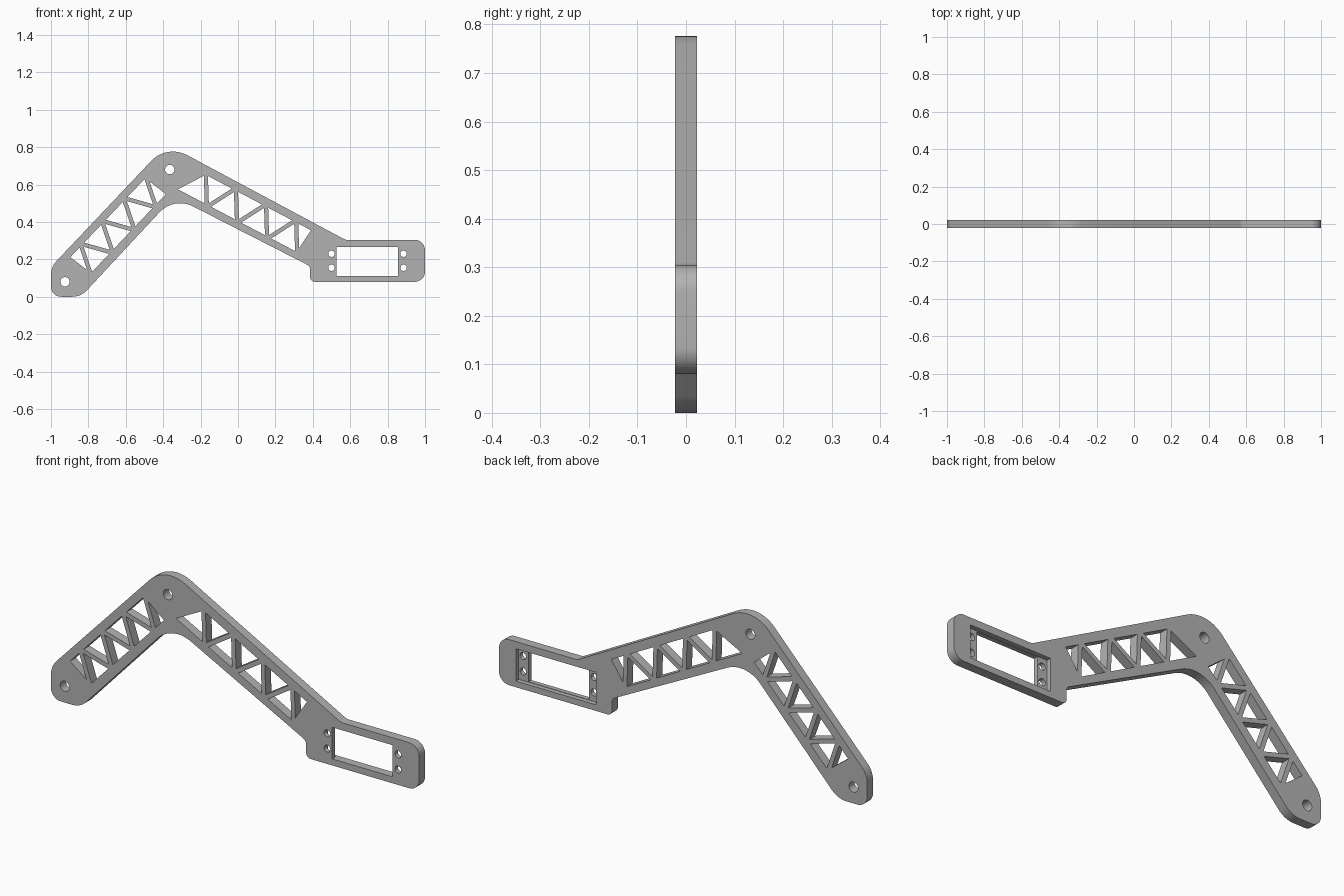
import bpy, bmesh, math
from mathutils import Vector, Matrix

if "Cube" in bpy.data.objects:
    bpy.data.objects.remove(bpy.data.objects["Cube"])

HALF = 0.0225  # half the plate thickness

grey = bpy.data.materials.new("plain grey")
grey.use_nodes = True
grey.diffuse_color = (0.45, 0.45, 0.45, 1)
grey.node_tree.nodes["Principled BSDF"].inputs["Base Color"].default_value = (0.45, 0.45, 0.45, 1)


def rounded(corners, steps=10):
    """Polygon of (x, z, radius) corners with each corner filleted."""
    pts = []
    for i, (x, z, r) in enumerate(corners):
        p = Vector((x, z))
        a = (Vector(corners[i - 1][:2]) - p).normalized()
        b = (Vector(corners[(i + 1) % len(corners)][:2]) - p).normalized()
        half = a.angle(b) / 2
        centre = p + (a + b).normalized() * (r / math.sin(half))
        start = p + a * (r / math.tan(half)) - centre
        end = p + b * (r / math.tan(half)) - centre
        sweep = start.angle_signed(end)
        for k in range(steps + 1):
            pts.append(centre + Matrix.Rotation(-sweep * k / steps, 2) @ start)
    return pts


def circle(x, z, r, n=32):
    return [Vector((x + r * math.cos(math.tau * k / n), z + r * math.sin(math.tau * k / n)))
            for k in range(n)]


def inset(tri, d):
    """Shrink a triangle towards its incentre by distance d."""
    a, b, c = tri
    la, lb, lc = (b - c).length, (c - a).length, (a - b).length
    centre = (a * la + b * lb + c * lc) / (la + lb + lc)
    area = abs((b - a).cross(c - a)) / 2
    inradius = 2 * area / (la + lb + lc)
    return [centre + (p - centre) * (1 - d / inradius) for p in tri]


def truss(x, z, degrees, stations, side):
    """Triangular openings between the zigzag struts of one arm."""
    turn = Matrix.Rotation(math.radians(degrees), 2)
    nodes = []
    for u in stations:
        nodes.append(Vector((x, z)) + turn @ Vector((u, side * 0.08)))
        side = -side
    return [inset(nodes[i:i + 3], 0.011) for i in range(len(nodes) - 2)]


# Outer outline, clockwise from the lower foot corner
outline = rounded([
    (-1.0, 0.0, 0.053), (-1.0, 0.16, 0.107), (-0.38, 0.815, 0.16),
    (0.575, 0.304, 0.05), (1.0, 0.304, 0.055), (1.0, 0.08, 0.055),
    (0.386, 0.08, 0.025), (0.386, 0.163, 0.03), (-0.342, 0.535, 0.15),
    (-0.84, 0.0, 0.107)])

# Openings: pivots, screw holes, window and both lattices
loops = [outline, circle(-0.925, 0.08, 0.025), circle(-0.365, 0.68, 0.025)]
loops += [circle(x, z, 0.017) for x in (0.5, 0.885) for z in (0.155, 0.23)]
loops.append([Vector(p) for p in ((0.527, 0.112), (0.856, 0.112), (0.856, 0.267), (0.527, 0.267))])
loops += truss(-0.848, 0.162, 46.5, [-0.01] + [0.008 + 0.084 * k for k in range(8)] + [0.61], 1)
loops += truss(-0.29, 0.636, -27.8, [-0.02] + [0.091 * k for k in range(1, 9)] + [0.745], -1)

# Plate as a filled, extruded flat curve
curve = bpy.data.curves.new("plate_profile", 'CURVE')
curve.dimensions = '2D'
curve.fill_mode = 'BOTH'
curve.extrude = HALF
for loop in loops:
    spline = curve.splines.new('POLY')
    spline.points.add(len(loop) - 1)
    for point, p in zip(spline.points, loop):
        point.co = (p.x, p.y, 0, 1)
    spline.use_cyclic_u = True
profile = bpy.data.objects.new("plate_profile", curve)
bpy.context.collection.objects.link(profile)
bpy.context.view_layer.update()
mesh = bpy.data.meshes.new_from_object(
    profile.evaluated_get(bpy.context.evaluated_depsgraph_get()))
bpy.data.objects.remove(profile)

bm = bmesh.new()
bm.from_mesh(mesh)
bmesh.ops.remove_doubles(bm, verts=bm.verts, dist=0.00005)
bmesh.ops.rotate(bm, verts=bm.verts, matrix=Matrix.Rotation(math.pi / 2, 3, 'X'))
bmesh.ops.recalc_face_normals(bm, faces=bm.faces)
bm.to_mesh(mesh)
bm.free()
mesh.materials.clear()
mesh.materials.append(grey)
bracket = bpy.data.objects.new("bracket_arm", mesh)
bpy.context.collection.objects.link(bracket)

# Shallow pocket around the window, cut from the back
bpy.ops.mesh.primitive_cube_add(size=1, location=(0.691, 0.05, 0.1895))
cutter = bpy.context.object
cutter.name = "pocket_cutter"
cutter.scale = (0.435, 0.1, 0.159)
cutter.hide_render = True
cutter.data.materials.append(grey)
cut = bracket.modifiers.new("pocket", 'BOOLEAN')
cut.operation = 'DIFFERENCE'
cut.solver = 'EXACT'
cut.object = cutter

bpy.ops.object.select_all(action='DESELECT')
bracket.select_set(True)
bpy.context.view_layer.objects.active = bracket
bpy.ops.object.modifier_apply(modifier="pocket")
bpy.data.objects.remove(cutter)
bpy.ops.object.shade_smooth_by_angle(angle=math.radians(30))
